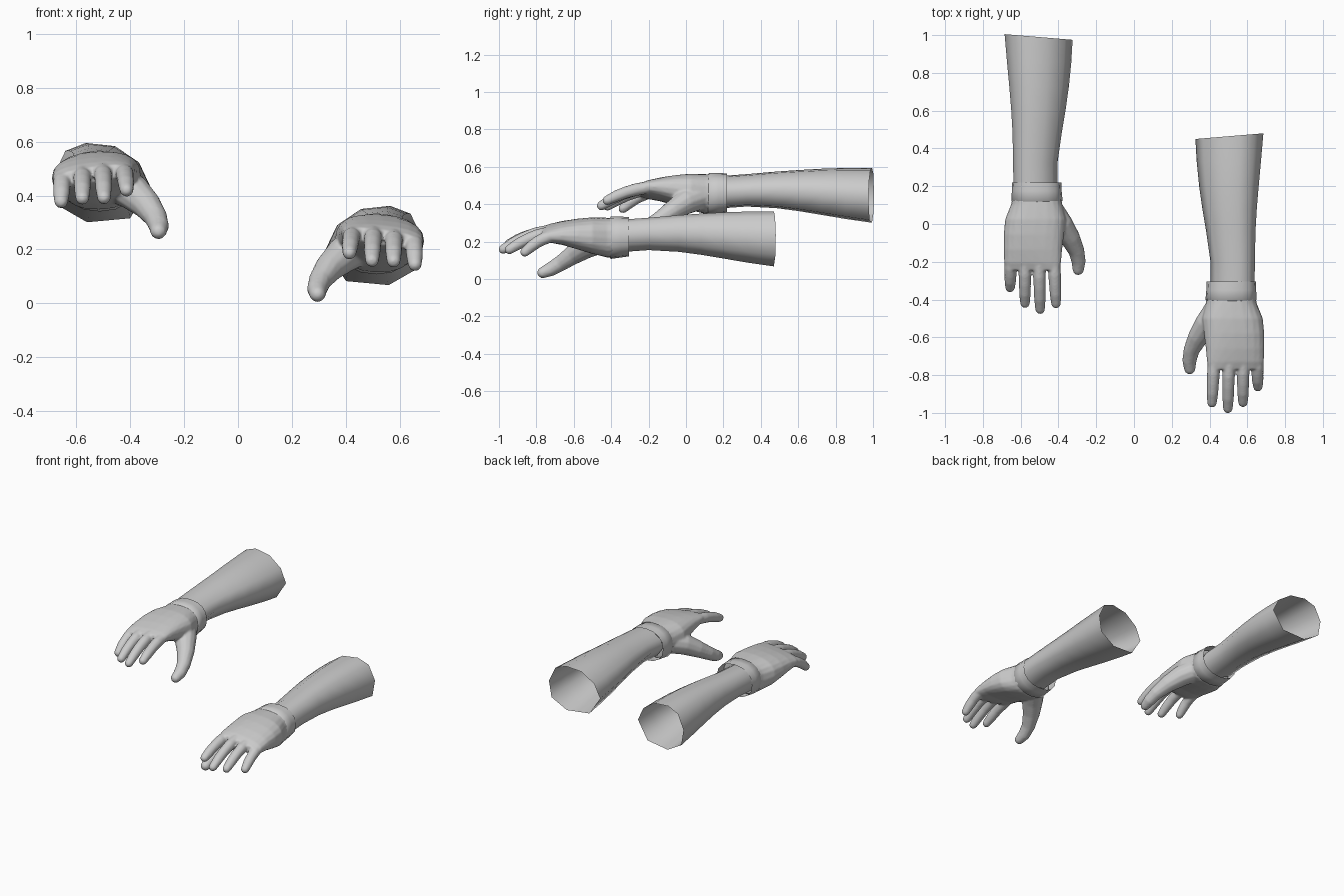
import bpy, bmesh, math
from mathutils import Vector

if "Cube" in bpy.data.objects:
    bpy.data.objects.remove(bpy.data.objects["Cube"])

skin = bpy.data.materials.new("plain grey")
skin.diffuse_color = (0.6, 0.6, 0.6, 1)
skin.use_nodes = True
skin.node_tree.nodes["Principled BSDF"].inputs["Base Color"].default_value = skin.diffuse_color

# Forearm outline, in units of half width and half height
ARM = [(1, .15), (.75, .8), (.33, 1), (-.27, .92), (-.77, .5),
       (-1, -.1), (-.58, -.9), (.3, -1), (.9, -.58)]


def rounded(n, power):
    """Rounded box outline with n points."""
    out = []
    for i in range(n):
        a = 2 * math.pi * i / n
        c, s = math.cos(a), math.sin(a)
        out.append((math.copysign(abs(c) ** (2 / power), c),
                    math.copysign(abs(s) ** (2 / power), s)))
    return out


def skin_rings(bm, rings, caps):
    rows = [[bm.verts.new(p) for p in r] for r in rings]
    n = len(rows[0])
    for a, b in zip(rows, rows[1:]):
        for i in range(n):
            bm.faces.new((a[i], a[(i + 1) % n], b[(i + 1) % n], b[i]))
    if caps:
        bm.faces.new(rows[0])
        bm.faces.new(rows[-1][::-1])


def loft(bm, outline, sections, caps=False, tilt=0, slant=0):
    """Sections along y: (y, x min, x max, z min, z max)."""
    rings = []
    for k, (y, x0, x1, z0, z1) in enumerate(sections):
        cx, cz, hx, hz = (x0 + x1) / 2, (z0 + z1) / 2, (x1 - x0) / 2, (z1 - z0) / 2
        t = tilt * k / (len(sections) - 1)
        s = slant if k == 0 else 0
        rings.append([(cx + u * hx, y + s * u, cz + v * hz - t * u) for u, v in outline])
    skin_rings(bm, rings, caps)


def digit(bm, path, n=12):
    """Round tube through (x, y, z, radius) points with a domed tip."""
    pts = [Vector(p[:3]) for p in path]
    rad = [p[3] for p in path]
    end = (pts[-1] - pts[-2]).normalized()
    r = rad[-1]
    base = pts[-1].copy()
    for a in (30, 55, 78):
        pts.append(base + end * r * math.sin(math.radians(a)))
        rad.append(r * math.cos(math.radians(a)))
    rings = []
    for i, p in enumerate(pts):
        t = (pts[min(i + 1, len(pts) - 1)] - pts[max(i - 1, 0)]).normalized()
        side = t.cross(Vector((0, 0, 1))).normalized()
        up = side.cross(t)
        rings.append([p + rad[i] * (side * math.cos(2 * math.pi * k / n)
                                    + up * math.sin(2 * math.pi * k / n)) for k in range(n)])
    skin_rings(bm, rings, True)


def finish(bm, name, side):
    """Right arm stays in place; the left arm is mirrored, further back and higher."""
    for v in bm.verts:
        if side < 0:
            v.co = Vector((-v.co.x, v.co.y + .525, v.co.z + .233))
    bmesh.ops.recalc_face_normals(bm, faces=bm.faces)
    for f in bm.faces:
        f.smooth = True
    me = bpy.data.meshes.new(name)
    bm.to_mesh(me)
    bm.free()
    me.materials.append(skin)
    ob = bpy.data.objects.new(name, me)
    bpy.context.collection.objects.link(ob)
    return ob


for side, label in ((1, "right"), (-1, "left")):
    # Open forearm sleeve
    bm = bmesh.new()
    loft(bm, ARM, [(.465, .325, .685, .068, .362), (.33, .332, .672, .088, .361),
                   (.2, .345, .66, .11, .357), (.08, .362, .65, .13, .35),
                   (-.04, .382, .643, .146, .342), (-.2, .405, .64, .155, .328),
                   (-.34, .405, .638, .145, .318)], slant=.015)
    finish(bm, label + "_forearm", side)

    # Wrist cuff, open toward the arm
    bm = bmesh.new()
    loft(bm, rounded(16, 2.3), [(-.305, .385, .645, .122, .332), (-.35, .383, .647, .115, .334),
                                (-.402, .378, .648, .108, .334), (-.413, .392, .636, .122, .32)])
    finish(bm, label + "_cuff", side)

    # Hand: palm, four fingers and thumb fused into one skin
    bm = bmesh.new()
    loft(bm, rounded(20, 2.5), [(-.36, .39, .64, .122, .325), (-.42, .38, .65, .115, .328),
                                (-.5, .36, .682, .135, .33), (-.58, .37, .69, .16, .322),
                                (-.66, .38, .69, .185, .308), (-.73, .386, .688, .2, .29),
                                (-.77, .396, .68, .215, .272)], caps=True, tilt=.02)
    # Finger: x at knuckle, x at tip, tip y, knuckle z, tip z
    for x0, x1, y1, z0, z1 in ((.425, .413, -.97, .258, .188), (.503, .497, -1.0, .26, .16),
                               (.578, .577, -.968, .25, .158), (.65, .656, -.885, .232, .145)):
        y0, y1 = -.69, y1 + .024
        path = []
        for t, r in ((0, .031), (.2, .033), (.4, .034), (.6, .032), (.8, .031), (1, .026)):
            path.append((x0 + (x1 - x0) * t, y0 + (y1 - y0) * t,
                         z0 + (z1 - z0) * t ** 1.9, r))
        digit(bm, path)
    digit(bm, [(.45, -.44, .21, .07), (.388, -.53, .178, .067), (.338, -.6, .132, .054),
               (.304, -.67, .085, .043), (.293, -.725, .052, .038), (.295, -.765, .035, .031)])
    hand = finish(bm, label + "_hand", side)
    fuse = hand.modifiers.new("fuse", 'REMESH')
    fuse.mode = 'VOXEL'
    fuse.voxel_size = .0065
    fuse.use_smooth_shade = True
    soft = hand.modifiers.new("soften", 'SMOOTH')
    soft.factor = .5
    soft.iterations = 5
